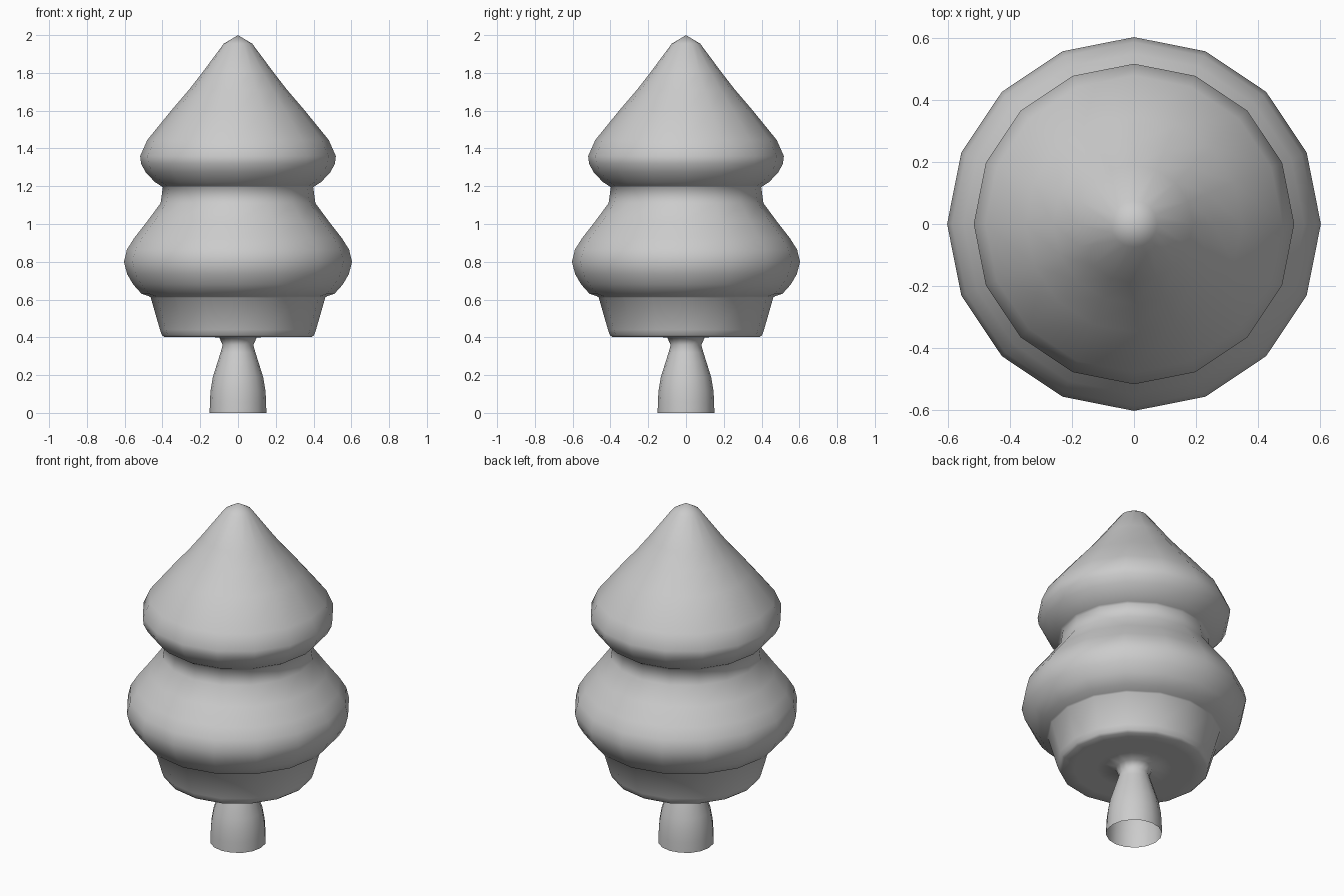
import bpy, bmesh
from math import cos, sin, tau

if "Cube" in bpy.data.objects:
    bpy.data.objects.remove(bpy.data.objects["Cube"])

SIDES = 16


def lathe(name, profile):
    """Revolve (radius, height) points; a zero radius closes to a tip."""
    bm = bmesh.new()
    rings = []
    for r, z in profile:
        if r == 0:
            rings.append([bm.verts.new((0, 0, z))] * SIDES)
        else:
            rings.append([bm.verts.new((r * cos(tau * i / SIDES), r * sin(tau * i / SIDES), z))
                          for i in range(SIDES)])
    for low, high in zip(rings, rings[1:]):
        for i in range(SIDES):
            j = (i + 1) % SIDES
            corners = [low[i], low[j], high[j], high[i]]
            face = bm.faces.new(list(dict.fromkeys(corners)))
            face.smooth = True
    mesh = bpy.data.meshes.new(name)
    bm.to_mesh(mesh)
    bm.free()
    obj = bpy.data.objects.new(name, mesh)
    bpy.context.collection.objects.link(obj)
    return obj


# Flared trunk, open at the foot
trunk = [(.15, 0), (.149, .06), (.145, .12), (.133, .19), (.108, .27),
         (.092, .32), (.081, .36), (.1, .4)]
# Underside and lower collar
collar = [(.2, .402), (.32, .402), (.39, .401), (.403, .412), (.413, .44), (.462, .61)]
# Wide middle tier
middle_tier = [(.47, .617), (.51, .63), (.555, .68), (.587, .735), (.604, .8),
               (.588, .865), (.55, .925), (.48, 1.015), (.41, 1.11), (.398, 1.195)]
# Pointed top tier
top_tier = [(.41, 1.203), (.44, 1.222), (.49, 1.275), (.513, 1.32), (.518, 1.36),
            (.48, 1.445), (.35, 1.605), (.26, 1.71), (.19, 1.8), (.075, 1.955), (0, 2)]

lathe("tree", trunk + collar + middle_tier + top_tier)
